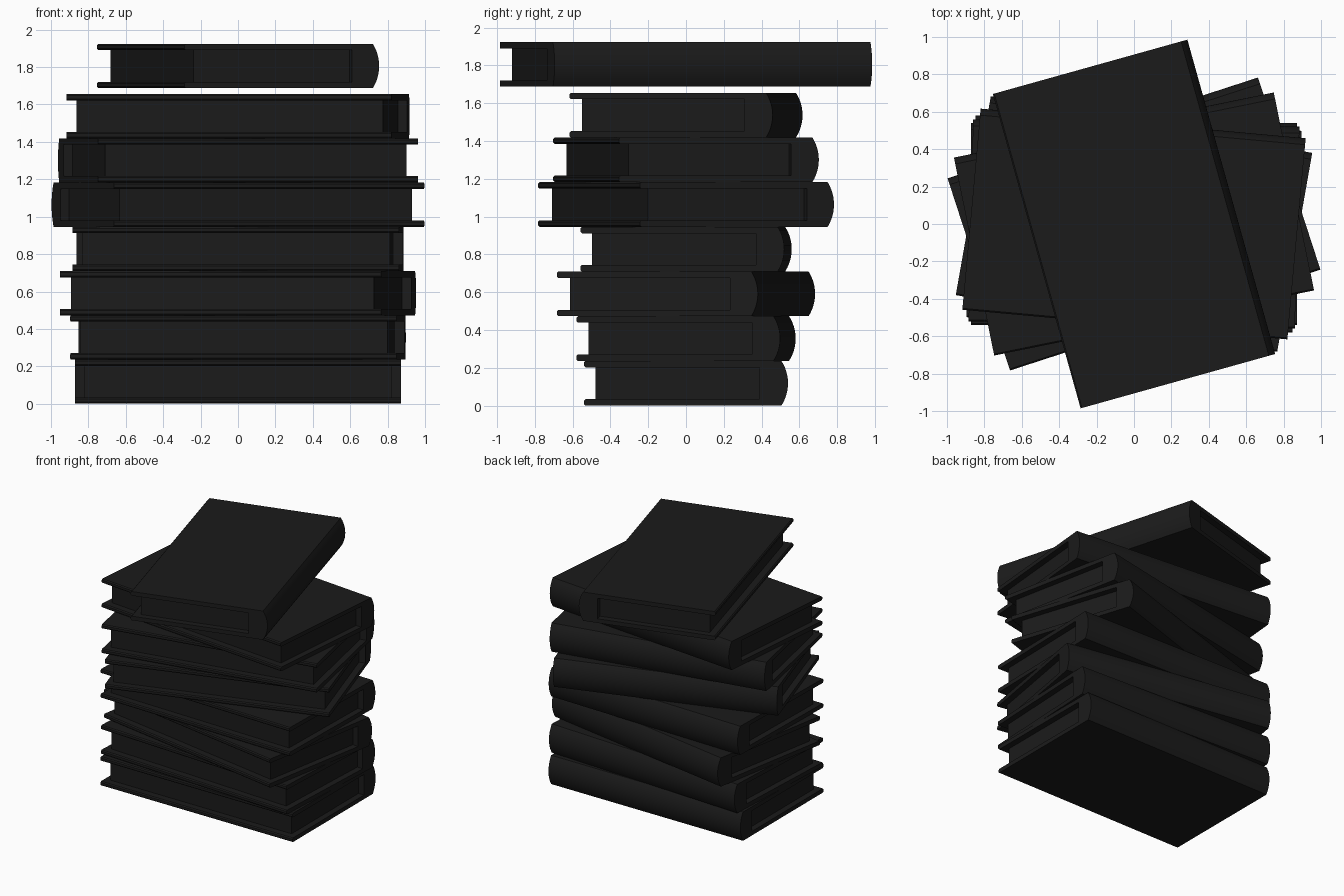
import bpy, bmesh, math

if "Cube" in bpy.data.objects:
    bpy.data.objects.remove(bpy.data.objects["Cube"])

LENGTH, DEPTH, HEIGHT = 1.745, 1.08, 0.2365
BOARD = 0.034                      # cover board thickness
SPINE_IN, SPINE_EDGE = 0.39, 0.505  # inner face of spine, start of the bulge

dark = bpy.data.materials.new("dark_cloth")
dark.diffuse_color = (0.011, 0.011, 0.011, 1)
dark.use_nodes = True
dark.node_tree.nodes["Principled BSDF"].inputs["Base Color"].default_value = dark.diffuse_color


def extrude_profile(name, profile, length):
    """Extrude a closed (y, z) profile symmetrically along x."""
    bm = bmesh.new()
    face = bm.faces.new([bm.verts.new((-length / 2, y, z)) for y, z in profile])
    ext = bmesh.ops.extrude_face_region(bm, geom=[face])
    bmesh.ops.translate(bm, vec=(length, 0, 0),
                        verts=[v for v in ext["geom"] if isinstance(v, bmesh.types.BMVert)])
    bmesh.ops.recalc_face_normals(bm, faces=bm.faces)
    me = bpy.data.meshes.new(name)
    bm.to_mesh(me)
    bm.free()
    me.materials.append(dark)
    ob = bpy.data.objects.new(name, me)
    bpy.context.collection.objects.link(ob)
    bpy.ops.object.select_all(action='DESELECT')
    ob.select_set(True)
    bpy.context.view_layer.objects.active = ob
    bpy.ops.object.shade_smooth_by_angle(angle=math.radians(35))
    return ob


def cover_profile():
    """U-shaped cover: two boards with softened fore-edges and a bulging spine."""
    f, h, r = -DEPTH / 2, HEIGHT / 2, 0.008
    lower = [(SPINE_IN, -h + BOARD), (f + r, -h + BOARD), (f, -h + BOARD - r),
             (f, -h + r), (f + r, -h), (SPINE_EDGE, -h)]
    # circular arc of the spine
    sag = DEPTH / 2 - SPINE_EDGE
    rad = (h * h + sag * sag) / (2 * sag)
    half = math.asin(h / rad)
    arc = []
    for i in range(1, 12):
        a = -half + 2 * half * i / 12
        arc.append((DEPTH / 2 - rad + rad * math.cos(a), rad * math.sin(a)))
    upper = [(y, -z) for y, z in reversed(lower)]
    return lower + arc + upper


# page block, overlapping slightly into the cover
p = HEIGHT / 2 - BOARD + 0.004
PAGES = [(-0.478, -p), (SPINE_IN + 0.01, -p), (SPINE_IN + 0.01, p), (-0.478, p)]

# twist of each book in the pile, bottom to top
twists = [0, -2.7, -10, -1.3, 18, 11.5, -5.2, -74.4]
for i, deg in enumerate(twists):
    z = HEIGHT * (i + 0.5) + (0.032 if i == 7 else 0)
    for ob in (extrude_profile(f"book_cover_{i + 1}", cover_profile(), LENGTH),
               extrude_profile(f"book_pages_{i + 1}", PAGES, LENGTH - 0.1)):
        ob.location.z = z
        ob.rotation_euler.z = math.radians(deg)
